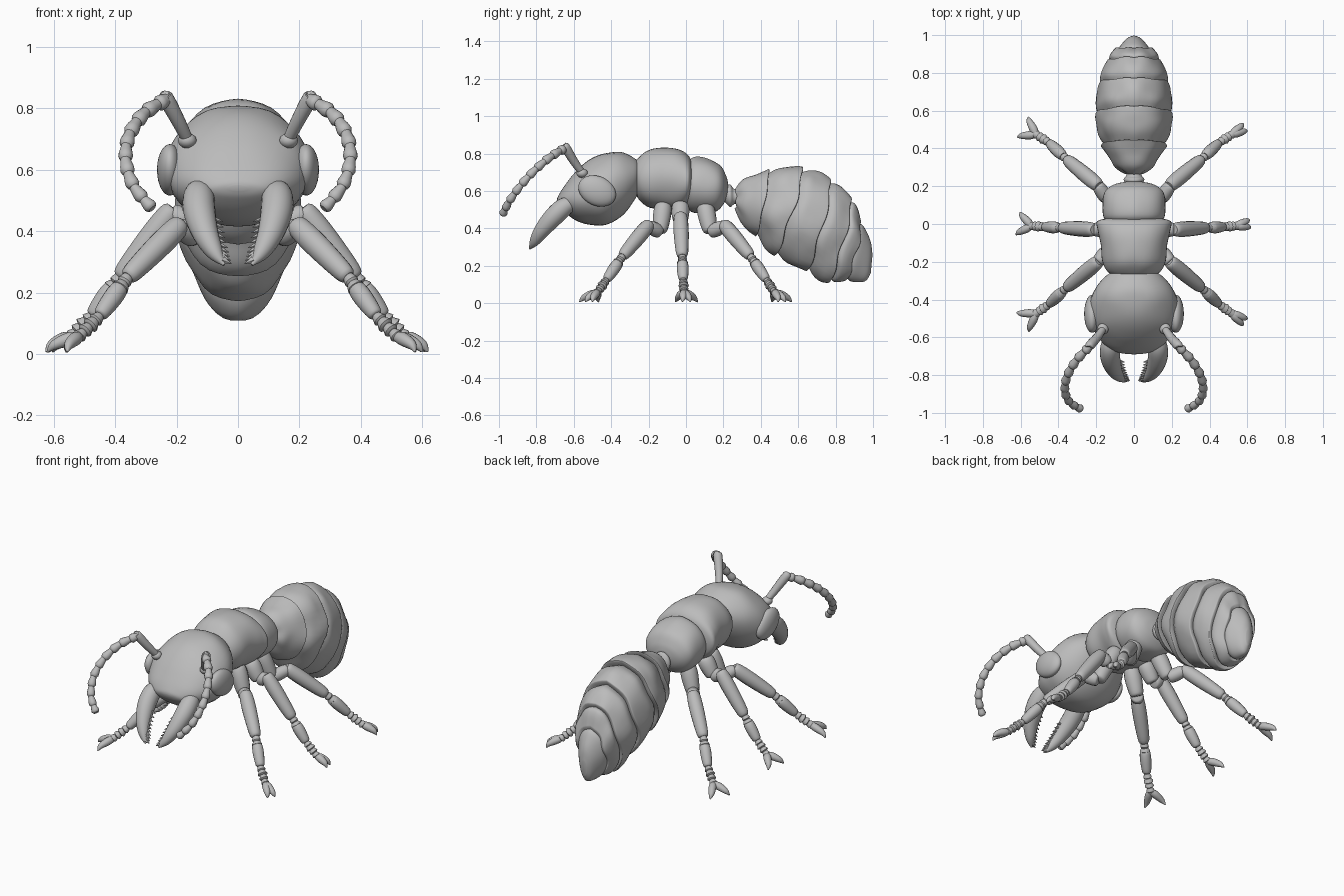
import bpy, bmesh, math
from mathutils import Vector, noise

cube = bpy.data.objects.get("Cube")
if cube:
    bpy.data.objects.remove(cube)

grey = bpy.data.materials.new("shell grey")
grey.use_nodes = True
GREY = (0.5, 0.5, 0.5, 1)
grey.diffuse_color = GREY
grey.node_tree.nodes["Principled BSDF"].inputs["Base Color"].default_value = GREY


def finish(name, bm, angle=40):
    bmesh.ops.recalc_face_normals(bm, faces=bm.faces)
    mesh = bpy.data.meshes.new(name)
    bm.to_mesh(mesh)
    bm.free()
    mesh.materials.append(grey)
    obj = bpy.data.objects.new(name, mesh)
    bpy.context.collection.objects.link(obj)
    bpy.ops.object.select_all(action="DESELECT")
    obj.select_set(True)
    bpy.context.view_layer.objects.active = obj
    bpy.ops.object.shade_smooth_by_angle(angle=math.radians(angle))
    return obj


def spline(keys, steps):
    """Catmull-Rom interpolation of equally long tuples."""
    out = []
    last = len(keys) - 1
    for i in range(last):
        a, b, c, d = (keys[max(0, min(last, i + k))] for k in (-1, 0, 1, 2))
        for s in range(steps):
            t = s / steps
            out.append(tuple(
                q + t / 2 * (r - p + t * (2 * p - 5 * q + 4 * r - s2 + t * (3 * (q - r) + s2 - p)))
                for p, q, r, s2 in zip(a, b, c, d)))
    return out + [tuple(keys[-1])]


def skin(bm, rings):
    loops = [[bm.verts.new(p) for p in ring] for ring in rings]
    n = len(loops[0])
    for a, b in zip(loops, loops[1:]):
        for i in range(n):
            bm.faces.new((a[i], a[(i + 1) % n], b[(i + 1) % n], b[i]))
    bm.faces.new(loops[0])
    bm.faces.new(loops[-1])


def loft(name, sections, steps=5, lump=0.0, wave=0.0, sides=40):
    """Body shell through ovals given as top y, top z, bottom y, bottom z, half width."""
    rings = []
    for ty, tz, by, bz, w in spline(sections, steps):
        mid, half = Vector((0, (ty + by) / 2, (tz + bz) / 2)), Vector((0, (ty - by) / 2, (tz - bz) / 2))
        ring = []
        for i in range(sides):
            a = math.tau * i / sides
            p = mid + half * math.cos(a) + Vector((w * math.sin(a), 0, 0))
            p.y += wave * abs(math.sin(a)) * (1 + math.cos(5 * a) / 2)
            off = p - mid
            p += off.normalized() * lump * noise.noise(Vector((abs(p.x), p.y, p.z)) * 9)
            ring.append(p)
        rings.append(ring)
    bm = bmesh.new()
    skin(bm, rings)
    return finish(name, bm)


def tube(bm, keys, steps=4, sides=14):
    """Round limb through keys of x, y, z, radius."""
    keys = spline(keys, steps)
    pts = [Vector(k[:3]) for k in keys]
    rings, quat, old = [], None, None
    for i, p in enumerate(pts):
        t = (pts[min(i + 1, len(pts) - 1)] - pts[max(i - 1, 0)]).normalized()
        quat = old.rotation_difference(t) @ quat if quat else t.to_track_quat("Z", "Y")
        old = t
        rings.append([p + quat @ Vector((math.cos(math.tau * j / sides), math.sin(math.tau * j / sides), 0))
                      * max(keys[i][3], 0.001) for j in range(sides)])
    skin(bm, rings)


def barrel(bm, a, b, r0, r1, ends=0.6):
    """Straight joint section with rounded ends."""
    a, b = Vector(a), Vector(b)
    tube(bm, [(*a.lerp(b, t), (r0 + (r1 - r0) * t) * k)
              for t, k in ((0, ends), (0.08, 0.9), (0.4, 1.05), (0.9, 0.95), (1, ends))])


def beads(bm, pts, radii, flare):
    """Chain of small cups, each wider at its far end."""
    for i, (a, b) in enumerate(zip(pts, pts[1:])):
        a, b, r = Vector(a), Vector(b), radii[i]
        tube(bm, [(*a.lerp(b, t), r * k) for t, k in ((0, 0.75), (0.3, 0.9), (0.8, flare), (1.05, 0.7))], 2, 12)


def ball(name, loc, size, tilt=0.0):
    bm = bmesh.new()
    bmesh.ops.create_uvsphere(bm, u_segments=28, v_segments=18, radius=1)
    obj = finish(name, bm)
    obj.location, obj.scale, obj.rotation_euler.x = loc, size, tilt
    return obj


# Head, neck and thorax
loft("head", [
    (-.24, .73, -.25, .60, .08), (-.27, .77, -.27, .56, .145), (-.35, .81, -.34, .47, .205),
    (-.44, .80, -.42, .42, .235), (-.53, .755, -.51, .42, .23), (-.60, .69, -.57, .435, .20),
    (-.655, .62, -.63, .47, .15), (-.685, .57, -.67, .505, .09), (-.69, .55, -.685, .53, .03)],
     lump=.006)
loft("neck", [(-.31, .72, -.31, .58, .1), (-.22, .72, -.22, .56, .11)])
loft("front_thorax", [
    (-.28, .74, -.27, .60, .08), (-.26, .77, -.25, .55, .14), (-.20, .82, -.19, .51, .172),
    (-.11, .835, -.10, .50, .178), (-.03, .82, -.03, .50, .195), (.02, .78, .01, .53, .195),
    (.035, .72, .03, .58, .13)], lump=.006)
loft("rear_thorax", [
    (.0, .74, .0, .52, .13), (.04, .78, .03, .49, .163), (.11, .775, .09, .48, .168),
    (.18, .74, .16, .49, .155), (.215, .68, .20, .53, .11), (.225, .64, .22, .57, .05)], lump=.006)
loft("waist", [(.20, .62, .20, .55, .035), (.235, .635, .235, .515, .055),
               (.26, .61, .26, .53, .04), (.31, .62, .30, .52, .05)])

# Abdomen: overlapping shells, each flaring to its rear rim
rims = [(.255, .615, .26, .50, .05), (.44, .715, .37, .35, .178), (.62, .73, .47, .25, .203),
        (.77, .67, .64, .165, .188), (.88, .57, .76, .11, .15), (.93, .45, .85, .115, .105)]


def blend(a, b, t, k):
    """Oval between two rims, shrunk about its centre by k."""
    ty, tz, by, bz, w = (p + (q - p) * t for p, q in zip(a, b))
    cy, cz = (ty + by) / 2, (tz + bz) / 2
    return (cy + (ty - cy) * k, cz + (tz - cz) * k, cy + (by - cy) * k, cz + (bz - cz) * k, w * k)


for i, (a, b) in enumerate(zip(rims, rims[1:])):
    loft(f"abdomen_shell_{i + 1}", [
        blend(a, b, -.1 if i else 0, .8), blend(a, b, .25, .97 if i else 1.2), blend(a, b, .6, 1.02 if i else 1.1),
        blend(a, b, .95, 1), blend(a, b, 1.03, .96), blend(a, b, 1, .8)],
         lump=.014, wave=.022 if i else .01)
tip = (1.0, .29, .985, .13, .03)
loft("abdomen_tip", [blend(rims[-1], tip, t, k) for t, k in
                     ((-.1, .8), (.2, 1), (.55, 1.08), (.85, 1.05), (1, .6))], lump=.006)

# Leg joints as x, z shared by all legs, with y for each leg
profile = [(.08, .53), (.14, .38), (.185, .425), (.36, .25), (.45, .125), (.52, .055), (.575, .025)]
leg_rows = {"front": ((-.12, -.14, -.195, -.34, -.425, -.475, -.51), 0),
            "middle": ((-.03, -.03, -.03, -.02, -.015, -.01, 0), .05),
            "rear": ((.1, .13, .2, .345, .43, .475, .505), 0)}

for side, label in ((1, "left"), (-1, "right")):
    for row, (ys, lift) in leg_rows.items():
        bm = bmesh.new()
        p = [Vector((side * (x + lift * .5), y, z + (lift if 0 < i < 3 else 0)))
             for i, ((x, z), y) in enumerate(zip(profile, ys))]
        barrel(bm, p[0], p[1], .05, .04)
        barrel(bm, p[1], p[2].lerp(p[3], .06), .038, .034)
        barrel(bm, p[2], p[3], .042, .034)
        beads(bm, [p[3].lerp(p[4], t) for t in (-.05, .16, .3)], [.022, .027], 1.1)
        barrel(bm, p[3].lerp(p[4], .25), p[4], .033, .026)
        beads(bm, [p[4].lerp(p[5], t / 4) for t in range(5)], [.021, .024, .022, .02], 1.15)
        # Forked claws, wide on one side and nearly closed on the other
        out = (p[6] - p[5]) * Vector((1, 1, 0))
        across = Vector((-out.y, out.x, 0)).normalized()
        spread = .02 if side > 0 else .055
        for s in (1, -1):
            tube(bm, [(*p[5], .018), (*(p[5].lerp(p[6], .4) + across * s * spread * .35 + Vector((0, 0, .005))), .022),
                      (*(p[6] + across * s * spread * .8 + Vector((0, 0, .004))), .016),
                      (*(p[6] + out * .25 + across * s * spread * 1.1 - Vector((0, 0, .018))), .003)])
        finish(f"{row}_leg_{label}", bm)

    # Eyes
    ball(f"eye_{label}", (side * .222, -.475, .60), (.042, .105, .078), -.45)

    # Jaws with saw teeth along the inner edge
    bm = bmesh.new()
    jaw = [(side * x, y, z, r) for x, y, z, r in (
        (.125, -.59, .54, .03), (.128, -.65, .515, .05), (.125, -.71, .46, .052),
        (.105, -.77, .39, .042), (.075, -.81, .33, .027), (.045, -.835, .29, .004))]
    tube(bm, jaw, 5, 18)
    for x, y, z, r in spline(jaw, 4)[9:19]:
        tube(bm, [(x - side * r * .6, y, z, .014), (x - side * (r + .022), y - .005, z - .012, .001)], 1, 6)
    finish(f"jaw_{label}", bm)

    # Feelers: socket, straight stalk and curved beaded whip
    ball(f"feeler_socket_{label}", (side * .165, -.555, .695), (.03, .03, .025))
    bm = bmesh.new()
    tube(bm, [(side * .16, -.55, .69, .018), (side * .195, -.6, .76, .023), (side * .235, -.645, .835, .025),
              (side * .24, -.652, .845, .012)])
    whip = spline([(side * x, y, z) for x, y, z in (
        (.23, -.645, .83), (.3, -.715, .79), (.352, -.80, .72), (.367, -.88, .635),
        (.34, -.945, .545), (.28, -.98, .475))], 2)
    beads(bm, whip, [.024 - .0004 * i for i in range(len(whip))], 1.1)
    finish(f"feeler_{label}", bm)
